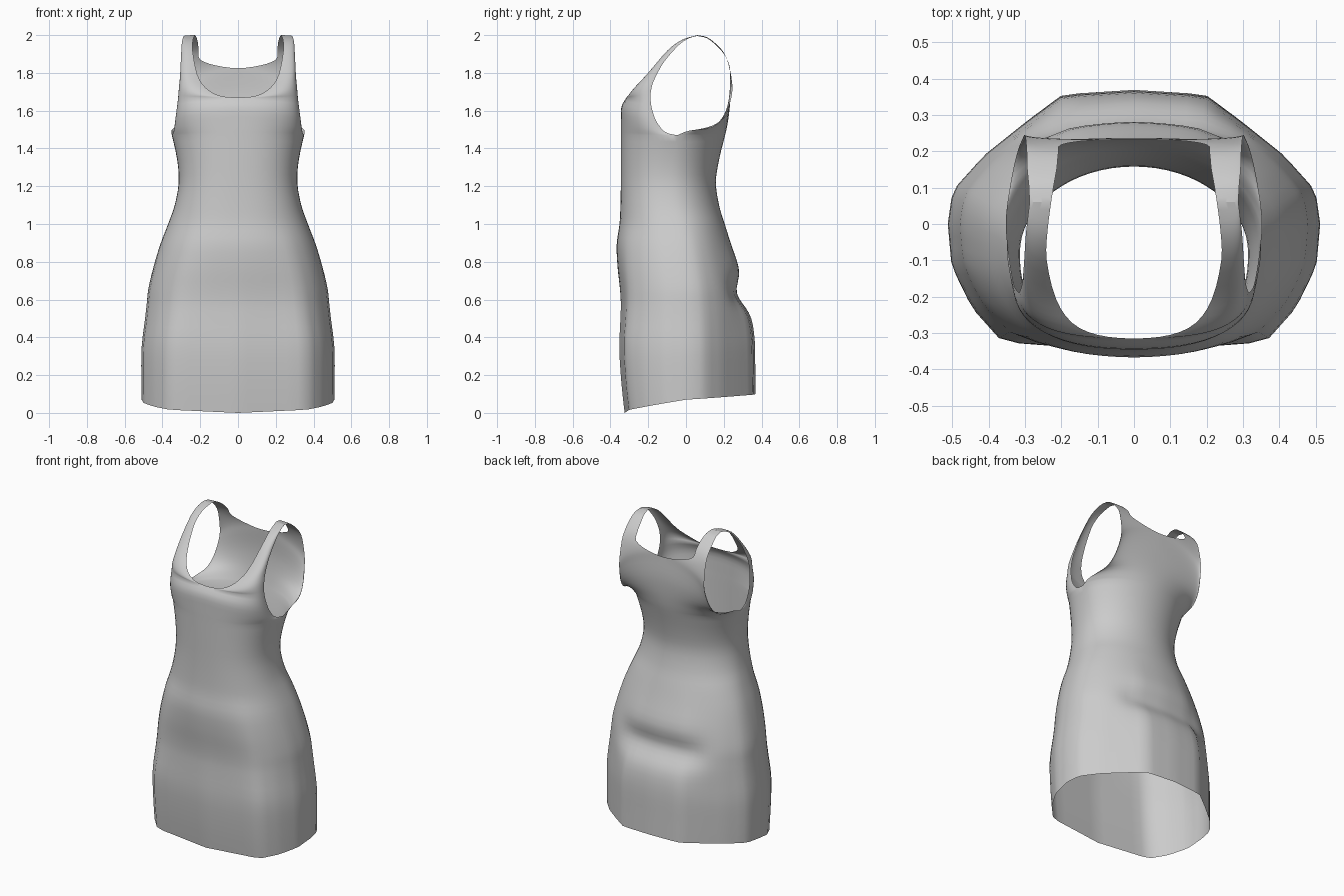
import bpy, bmesh, math
from mathutils import Vector

if "Cube" in bpy.data.objects:
    bpy.data.objects.remove(bpy.data.objects["Cube"])

STEPS = 3    # sub-rows between key rows
COLS = 16    # columns in each quarter

# Cornered hem outlines, from side seam to centre, as fractions
HEM_FRONT = [(1, 0), (.98, .33), (.87, .66), (.71, .92), (0, 1)]
HEM_BACK = [(1, 0), (.975, .25), (.77, .57), (.58, .765), (.40, .965), (0, 1)]


def smooth_rows(keys):
    """Catmull-Rom interpolation through the key rows."""
    out = []
    for i in range(len(keys) - 1):
        p0, p1 = list(keys[max(i - 1, 0)]), keys[i]
        p2, p3 = keys[i + 1], list(keys[min(i + 2, len(keys) - 1)])
        if p1[3] == 0 and p2[3] > 0:      # neckline starts level at the centre
            p0[3:] = [-p2[3], p2[4], p2[5]]
        if p2[3] == 0 and p3[3] > 0:      # centre line ends straight
            p3[3:] = [2 * b - a for a, b in zip(p1[3:], p2[3:])]
        for k in range(STEPS):
            t = k / STEPS
            out.append([0.5 * (2 * b + (c - a) * t + (2 * a - 5 * b + 4 * c - d) * t * t
                               + (3 * b - a - 3 * c + d) * t ** 3)
                        for a, b, c, d in zip(p0, p1, p2, p3)])
    return out + [list(keys[-1])]


def hem_radius(outline, c, s):
    """Distance to the cornered outline along a direction."""
    best = 9
    for (px, py), (qx, qy) in zip(outline, outline[1:]):
        ex, ey = qx - px, qy - py
        den = c * ey - s * ex
        if den > 1e-6:
            best = min(best, (px * ey - py * ex) / den)
    return best


def quarter(row, n, outline):
    """Rounded quarter from the side point to the centre point of a row."""
    a, b = Vector(row[:3]), Vector(row[3:])
    w = min(max((1.0 - a.z) / 0.6, 0), 1) if outline else 0
    pts = []
    for j in range(COLS + 1):
        ang = math.pi / 2 * j / COLS
        c = math.cos(ang) if j < COLS else 0.0
        s = math.sin(ang)
        r = (c ** n + s ** n) ** (-1 / n)
        if w:
            r += (hem_radius(outline, c, s) - r) * w
        c, s = c * r, s * r
        f = s * 0.75 + (1 - c) * 0.25
        p = Vector((b.x + (a.x - b.x) * c, a.y + (b.y - a.y) * s,
                    a.z + (b.z - a.z) * f))
        # Hollow below the seat
        if p.y > 0 and outline is HEM_BACK:
            t = min(max((0.36 - p.x) / 0.2, 0), 1)
            p.y -= 0.05 * t * t * (3 - 2 * t) * math.exp(-((p.z - 0.63) / 0.085) ** 2)
        pts.append(p)
    return pts


def loft(bm, keys, n, outline=None):
    """Skin the rows and their mirror image."""
    grid = [quarter(r, n, outline) for r in smooth_rows(keys)]
    for sx in (1, -1):
        vs = [[bm.verts.new((p.x * sx, p.y, p.z)) for p in row] for row in grid]
        for r0, r1 in zip(vs, vs[1:]):
            for j in range(COLS):
                bm.faces.new((r0[j], r0[j + 1], r1[j + 1], r1[j]))


# Skirt and waist: side x, side y, side z, front y, front z, back y, back z
body = [
    (.510, .00, .07, -.325, .00, .369, .10),
    (.512, .00, .20, -.342, .16, .367, .22),
    (.510, .00, .35, -.353, .34, .364, .38),
    (.492, .00, .50, -.347, .50, .350, .50),
    (.483, .00, .58, -.345, .58, .334, .58),
    (.474, .00, .66, -.350, .66, .312, .66),
    (.448, -.01, .77, -.362, .77, .282, .77),
    (.412, -.02, .89, -.367, .89, .240, .89),
    (.370, -.04, 1.00, -.352, 1.00, .205, 1.00),
    (.335, -.07, 1.10, -.347, 1.10, .175, 1.10),
    (.314, -.08, 1.22, -.345, 1.22, .158, 1.22),
    (.322, -.07, 1.34, -.345, 1.34, .175, 1.34),
    (.350, -.045, 1.47, -.345, 1.47, .207, 1.47),
]
# Bodice rows: armhole edge point, then centre or neckline point
bodice_front = [
    (.350, -.045, 1.47, 0, -.345, 1.47),
    (.340, -.115, 1.49, 0, -.345, 1.54),
    (.330, -.167, 1.565, 0, -.342, 1.62),
    (.318, -.188, 1.66, 0, -.315, 1.67),
    (.312, -.180, 1.73, .10, -.305, 1.68),
    (.307, -.160, 1.78, .17, -.272, 1.72),
    (.303, -.115, 1.86, .215, -.205, 1.79),
    (.298, -.035, 1.95, .24, -.10, 1.915),
    (.292, .020, 1.985, .238, -.02, 1.975),
    (.287, .060, 1.995, .228, .06, 2.0),
]
bodice_back = [
    (.350, -.045, 1.47, 0, .207, 1.47),
    (.352, .020, 1.495, 0, .218, 1.52),
    (.335, .135, 1.51, 0, .230, 1.60),
    (.320, .200, 1.565, 0, .237, 1.70),
    (.305, .238, 1.66, 0, .232, 1.825),
    (.300, .245, 1.74, .12, .230, 1.84),
    (.297, .225, 1.85, .200, .218, 1.87),
    (.295, .197, 1.905, .208, .195, 1.915),
    (.294, .155, 1.95, .212, .155, 1.957),
    (.290, .110, 1.984, .220, .110, 1.989),
    (.287, .060, 1.995, .228, .06, 2.0),
]

bm = bmesh.new()
loft(bm, [(x, y, z, 0, fy, fz) for x, y, z, fy, fz, by, bz in body], 2.4, HEM_FRONT)
loft(bm, [(x, y, z, 0, by, bz) for x, y, z, fy, fz, by, bz in body], 2.0, HEM_BACK)
loft(bm, bodice_front, 2.4)
loft(bm, bodice_back, 2.0)
bmesh.ops.remove_doubles(bm, verts=bm.verts, dist=0.0008)
bmesh.ops.recalc_face_normals(bm, faces=bm.faces)
# Make the cloth face outwards
bm.faces.ensure_lookup_table()
if sum(f.normal.dot(Vector((f.calc_center_median().x, f.calc_center_median().y, 0)))
       for f in bm.faces) < 0:
    bmesh.ops.reverse_faces(bm, faces=bm.faces)

mesh = bpy.data.meshes.new("dress")
bm.to_mesh(mesh)
bm.free()
dress = bpy.data.objects.new("dress", mesh)
bpy.context.collection.objects.link(dress)

grey = bpy.data.materials.new("light_grey_cloth")
grey.diffuse_color = (0.6, 0.6, 0.6, 1)
grey.use_nodes = True
grey.node_tree.nodes["Principled BSDF"].inputs["Base Color"].default_value = grey.diffuse_color
mesh.materials.append(grey)

bpy.context.view_layer.objects.active = dress
dress.select_set(True)
bpy.ops.object.shade_smooth_by_angle(angle=math.radians(60))
